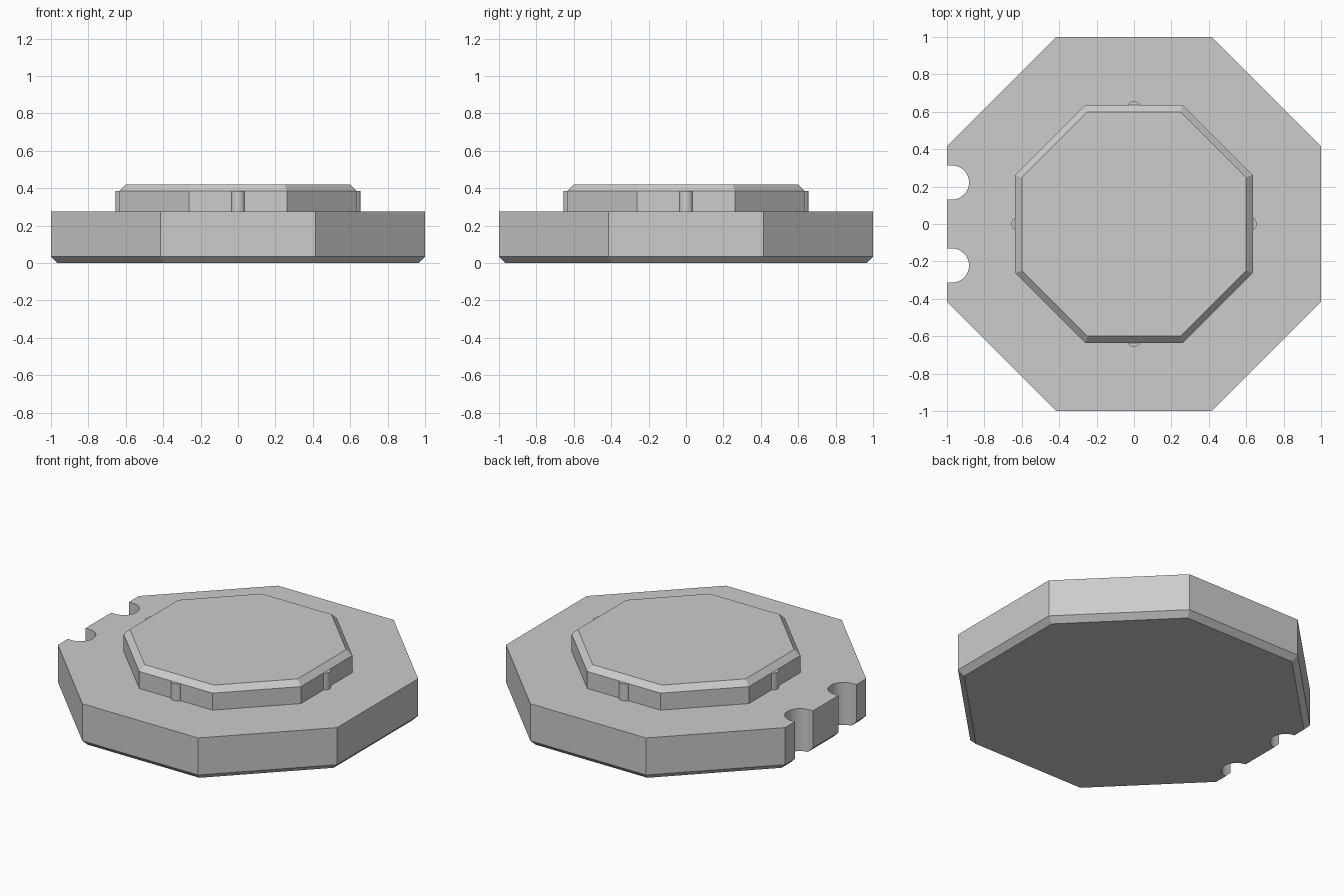
import bpy
import bmesh
from math import cos, sin, pi, tan

cube = bpy.data.objects.get("Cube")
if cube:
    bpy.data.objects.remove(cube, do_unlink=True)

GREY = (0.604, 0.604, 0.604, 1.0)
mat = bpy.data.materials.new("plain grey")
mat.use_nodes = True
mat.diffuse_color = GREY
mat.node_tree.nodes["Principled BSDF"].inputs["Base Color"].default_value = GREY


def octagon(apothem):
    r = apothem / cos(pi / 8)
    return [(r * cos(pi / 8 + i * pi / 4), r * sin(pi / 8 + i * pi / 4)) for i in range(8)]


def loft(name, layers):
    """Solid through stacked outlines, given as (outline, height) pairs."""
    bm = bmesh.new()
    rings = [[bm.verts.new((x, y, z)) for x, y in outline] for outline, z in layers]
    n = len(rings[0])
    bm.faces.new(rings[0][::-1])
    bm.faces.new(rings[-1])
    for low, high in zip(rings, rings[1:]):
        for i in range(n):
            j = (i + 1) % n
            bm.faces.new((low[i], low[j], high[j], high[i]))
    bmesh.ops.recalc_face_normals(bm, faces=bm.faces)
    mesh = bpy.data.meshes.new(name)
    bm.to_mesh(mesh)
    bm.free()
    mesh.materials.append(mat)
    obj = bpy.data.objects.new(name, mesh)
    bpy.context.collection.objects.link(obj)
    return obj


def activate(obj):
    bpy.ops.object.select_all(action='DESELECT')
    obj.select_set(True)
    bpy.context.view_layer.objects.active = obj


CHAMFER = 0.035
BASE_TOP = 0.275
RIM = 0.385

# Octagonal base with a chamfered lower edge
base = loft("base_plate", [(octagon(1 - CHAMFER), 0), (octagon(1), CHAMFER),
                           (octagon(1), BASE_TOP)])

# Two round-ended notches through the side of the base
for y in (-0.222, 0.222):
    r = 0.091
    arc = [(-0.973 + r * cos(a), y + r * sin(a))
           for a in (pi * (i / 24 - 0.5) for i in range(25))]
    outline = arc + [(-1.2, y + r), (-1.2, y - r)]
    cutter = loft("notch_cutter", [(outline, -0.1), (outline, 0.5)])
    cutter.hide_render = True
    cut = base.modifiers.new("notch", 'BOOLEAN')
    cut.operation = 'DIFFERENCE'
    cut.solver = 'EXACT'
    cut.object = cutter
    activate(base)
    bpy.ops.object.modifier_apply(modifier=cut.name)
    bpy.data.objects.remove(cutter, do_unlink=True)

# Raised octagonal platform with a chamfered upper edge
platform = loft("raised_platform", [(octagon(0.635), BASE_TOP), (octagon(0.635), RIM),
                                    (octagon(0.635 - CHAMFER), RIM + CHAMFER)])

# Small rounded ribs in the middle of four platform sides
ribs = []
for k, side in enumerate(("left", "back", "right", "front")):
    cx, cy = 0.617 * cos(k * pi / 2), 0.617 * sin(k * pi / 2)
    circle = [(cx + 0.039 * cos(i * pi / 16), cy + 0.039 * sin(i * pi / 16)) for i in range(32)]
    ribs.append(loft(side + "_rib", [(circle, BASE_TOP), (circle, RIM)]))

for obj in [base, platform] + ribs:
    activate(obj)
    bpy.ops.object.shade_smooth_by_angle()
